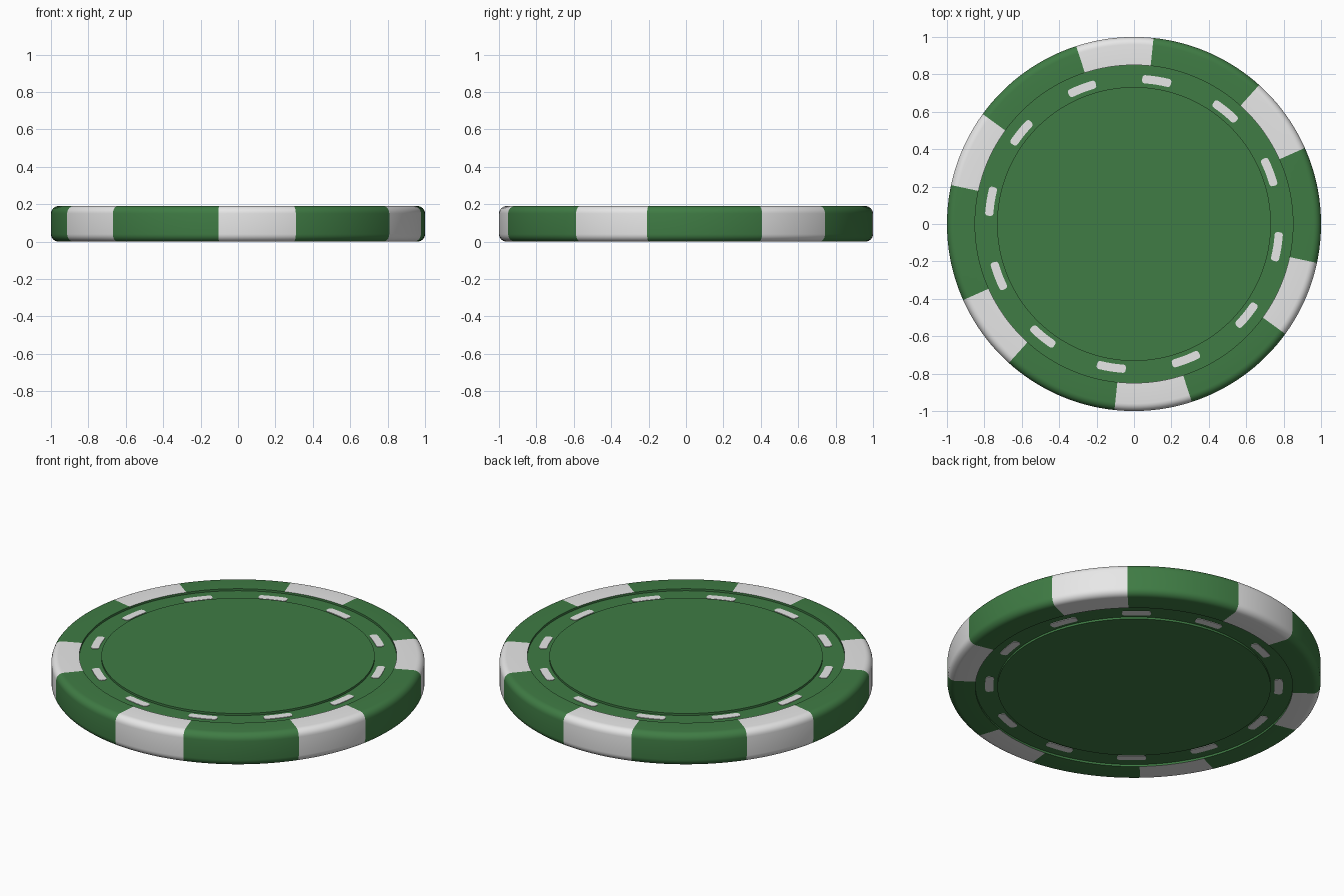
import bpy, bmesh, math

if "Cube" in bpy.data.objects:
    bpy.data.objects.remove(bpy.data.objects["Cube"])

R, H = 1.0, 0.19            # chip radius and thickness
BEVEL = 0.04                # rounded outer corner
R_RIM, R_FACE = 0.85, 0.732 # sunken band lies between these radii
DEPTH = 0.012               # depth of the sunken band
N = 180                     # steps around (2 degrees each)


def material(name, rgb):
    m = bpy.data.materials.new(name)
    m.diffuse_color = (*rgb, 1.0)
    m.use_nodes = True
    m.node_tree.nodes["Principled BSDF"].inputs["Base Color"].default_value = m.diffuse_color
    return m


green = material("green", (0.050, 0.200, 0.058))
white = material("white", (0.80, 0.80, 0.80))


def make_object(name, bm, mats):
    bmesh.ops.recalc_face_normals(bm, faces=bm.faces[:])
    me = bpy.data.meshes.new(name)
    bm.to_mesh(me)
    bm.free()
    for m in mats:
        me.materials.append(m)
    ob = bpy.data.objects.new(name, me)
    bpy.context.collection.objects.link(ob)
    bpy.ops.object.select_all(action='DESELECT')
    ob.select_set(True)
    bpy.context.view_layer.objects.active = ob
    bpy.ops.object.shade_smooth_by_angle(angle=math.radians(32))
    return ob


# Chip body: half profile above mid height, mirrored below, then revolved
upper = [(R_FACE, H), (R_FACE, H - DEPTH), (R_RIM, H - DEPTH), (R_RIM, H)]
for i in range(7):
    a = math.radians(90 - 15 * i)
    upper.append((R - BEVEL + BEVEL * math.cos(a), H - BEVEL + BEVEL * math.sin(a)))
profile = upper + [(r, H - z) for r, z in reversed(upper)]

bm = bmesh.new()
rings = []
for r, z in profile:
    rings.append([bm.verts.new((r * math.cos(2 * math.pi * k / N),
                                r * math.sin(2 * math.pi * k / N), z)) for k in range(N)])
for a, b in zip(rings, rings[1:]):
    for k in range(N):
        j = (k + 1) % N
        bm.faces.new((a[k], a[j], b[j], b[k]))
bm.faces.new(rings[0])
bm.faces.new(rings[-1])

# Six white edge inserts, 24 degrees wide, centred on 36 degrees + 60 k
for f in bm.faces:
    c = f.calc_center_median()
    ang = math.degrees(math.atan2(c.y, c.x))
    off = (ang - 36 + 30) % 60 - 30
    if math.hypot(c.x, c.y) > R_RIM + 0.002 and abs(off) < 12:
        f.material_index = 1
make_object("chip_body", bm, [green, white])


# White dashes: thin curved plates with rounded corners, on both sunken bands
def dash_outline(mid_deg, r_mid=0.776, half_w=0.022, half_l=0.078, corner=0.015):
    pts = []
    for sx, sy, start in ((1, 1, 0), (-1, 1, 90), (-1, -1, 180), (1, -1, 270)):
        for i in range(5):
            a = math.radians(start + 22.5 * i)
            pts.append((sx * (half_l - corner) + corner * math.cos(a),
                        sy * (half_w - corner) + corner * math.sin(a)))
        if start in (0, 180):       # extra points so the long sides follow the ring
            pts += [(sx * half_l * t, sy * half_w) for t in (0.5, 0.25, 0, -0.25, -0.5)]
    out = []
    for l, w in pts:
        ang, r = math.radians(mid_deg) + l / r_mid, r_mid + w
        out.append((r * math.cos(ang), r * math.sin(ang)))
    return out


def make_dashes(name, z_in, z_out):
    bm = bmesh.new()
    for k in range(12):
        outline = dash_outline(21 + 30 * k)
        lo = [bm.verts.new((x, y, z_in)) for x, y in outline]
        hi = [bm.verts.new((x, y, z_out)) for x, y in outline]
        bm.faces.new(lo)
        bm.faces.new(hi)
        for i in range(len(lo)):
            j = (i + 1) % len(lo)
            bm.faces.new((lo[i], lo[j], hi[j], hi[i]))
    make_object(name, bm, [white])


make_dashes("top_dashes", H - DEPTH - 0.002, H - DEPTH + 0.003)
make_dashes("bottom_dashes", DEPTH + 0.002, DEPTH - 0.003)
